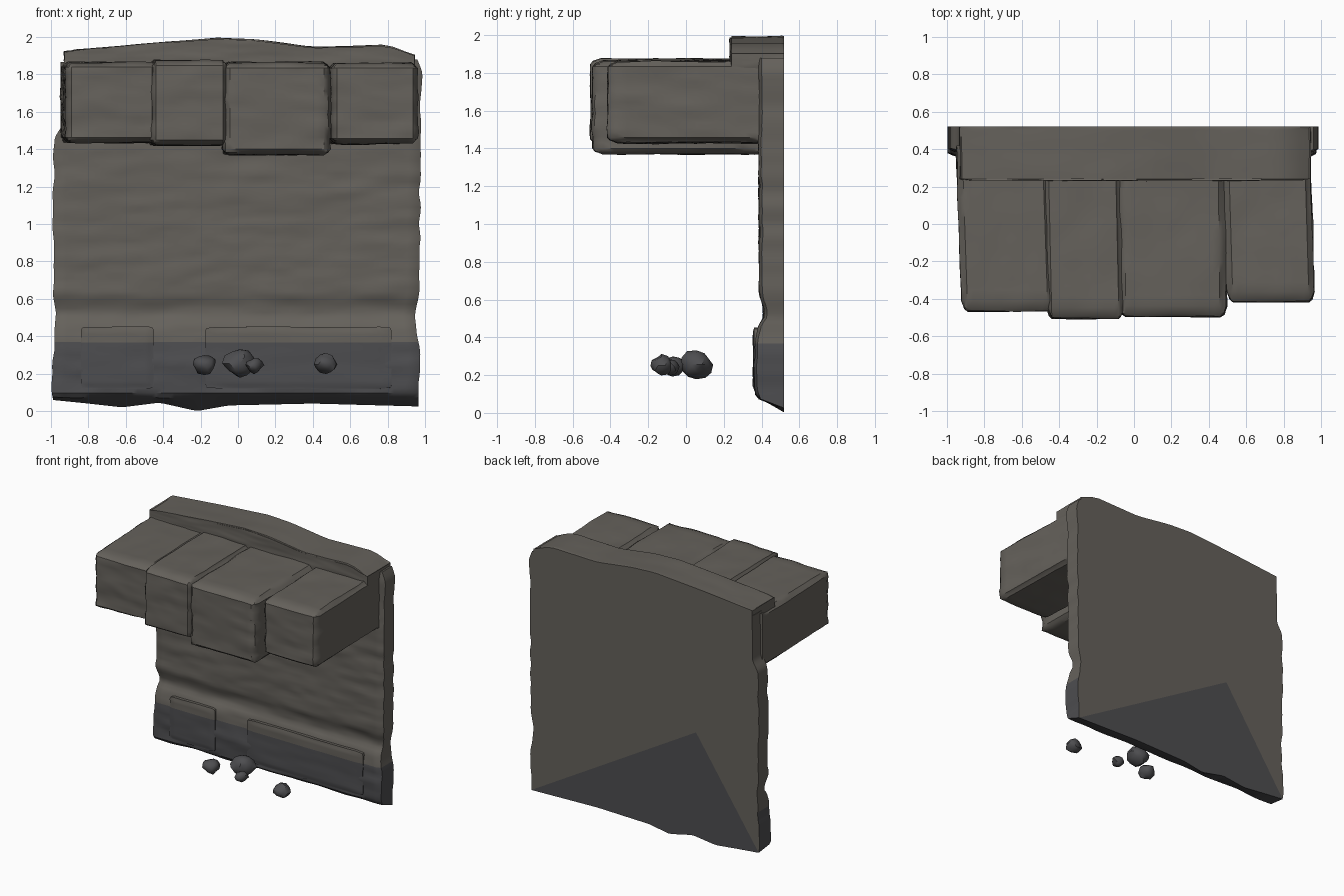
import bpy, bmesh, random
from mathutils import Vector, noise

if "Cube" in bpy.data.objects:
    bpy.data.objects.remove(bpy.data.objects["Cube"])

random.seed(4)


def material(name, rgb):
    m = bpy.data.materials.new(name)
    m.diffuse_color = (*rgb, 1)
    m.use_nodes = True
    m.node_tree.nodes["Principled BSDF"].inputs["Base Color"].default_value = m.diffuse_color
    return m


STONE = material("stone", (0.13, 0.12, 0.105))
DAMP = material("damp_stone", (0.075, 0.075, 0.08))


def interp(pts, t):
    """Piecewise-linear lookup in a list of (t, value)."""
    for (a, va), (b, vb) in zip(pts, pts[1:]):
        if t <= b:
            return va + (vb - va) * max(0, (t - a) / (b - a))
    return pts[-1][1]


def strata(p):
    """Horizontally layered rock noise, about -1..1."""
    return (noise.noise(Vector((p.x * 3.5, p.y * 3.5, p.z * 14)))
            + 0.5 * noise.noise(Vector((p.x * 9, p.y * 9, p.z * 30))))


def finish(name, bm, angle=35):
    bmesh.ops.recalc_face_normals(bm, faces=bm.faces)
    me = bpy.data.meshes.new(name)
    bm.to_mesh(me)
    bm.free()
    ob = bpy.data.objects.new(name, me)
    bpy.context.collection.objects.link(ob)
    me.materials.append(STONE)
    me.materials.append(DAMP)
    bpy.ops.object.select_all(action='DESELECT')
    ob.select_set(True)
    bpy.context.view_layer.objects.active = ob
    bpy.ops.object.shade_smooth_by_angle(angle=angle * 3.14159 / 180)
    return ob


# outlines of the wall
FRONT = [(0.05, 0.385), (0.1, 0.368), (0.25, 0.362), (0.4, 0.37), (0.46, 0.385),
         (0.51, 0.415), (0.56, 0.41), (0.62, 0.39), (1.0, 0.387), (1.9, 0.387)]
LEFT = [(0, -0.98), (0.1, -0.995), (0.4, -0.985), (0.52, -0.965), (0.62, -0.985),
        (1.2, -0.99), (1.46, -0.985), (1.53, -0.94), (1.9, -0.93)]
RIGHT = [(0, 0.955), (0.1, 0.965), (0.3, 0.97), (0.5, 0.94), (0.65, 0.965),
         (1.2, 0.975), (1.8, 0.98), (1.88, 0.955)]
BOTTOM = [(-1, 0.06), (-0.8, 0.04), (-0.62, 0.02), (-0.42, 0.045), (-0.22, 0.0),
          (-0.05, 0.03), (0.4, 0.04), (0.95, 0.025)]
TOP = [(-0.93, 1.925), (-0.5, 1.965), (-0.1, 1.995), (0.1, 1.985), (0.4, 1.945),
       (0.8, 1.955), (0.94, 1.905)]

# wall: a rough grid in front, straight rim, fan-shaped flat back
NX, NZ = 60, 80
bm = bmesh.new()
grid = []
for j in range(NZ + 1):
    z = 0.075 + (1.88 - 0.075) * j / NZ
    wob = [0.012 * noise.noise(Vector((s, 3, z * 9))) for s in (1.3, 7.7)]
    x0, x1 = interp(LEFT, z) + wob[0], interp(RIGHT, z) + wob[1]
    row = []
    for i in range(NX + 1):
        x = x0 + (x1 - x0) * i / NX
        p = Vector((x, interp(FRONT, z), z))
        p.y += 0.007 * strata(p)
        if i in (0, NX) or j == 0:
            p.y += 0.015
        if j == 0:
            p.z += 0.012 * noise.noise(Vector((x * 4, 0, 5)))
        row.append(bm.verts.new(p))
    grid.append(row)
for j in range(NZ):
    for i in range(NX):
        bm.faces.new((grid[j][i], grid[j][i + 1], grid[j + 1][i + 1], grid[j + 1][i]))
rim = (grid[0] + [r[-1] for r in grid[1:]] + grid[-1][-2::-1]
       + [r[0] for r in grid[-2:0:-1]])
back = []
for v in rim:
    z = interp(BOTTOM, v.co.x) if v in grid[0] else v.co.z
    back.append(bm.verts.new((v.co.x, 0.52, z)))
hub = bm.verts.new((-0.45, 0.52, 0.85))
n = len(rim)
for k in range(n):
    m = (k + 1) % n
    bm.faces.new((rim[k], rim[m], back[m], back[k]))
    f = bm.faces.new((back[k], back[m], hub))
    if k < NX:
        f.material_index = 1
for f in bm.faces:
    if hub not in f.verts and f.calc_center_median().z < 0.36:
        f.material_index = 1
finish("wall", bm)


def rough_box(name, lo, hi, shift=0.0, soft=0.015, amp=0.008, cuts=15, top=None, damp=False):
    """Weathered stone block; shift moves the front end sideways."""
    bm = bmesh.new()
    bmesh.ops.create_cube(bm, size=2)
    bmesh.ops.subdivide_edges(bm, edges=bm.edges[:], cuts=cuts, use_grid_fill=True)
    lo, hi = Vector(lo), Vector(hi)
    bm.normal_update()
    for v in bm.verts:
        q = v.co.copy()
        ends = [abs(c) > 0.999 for c in q]
        p = Vector([a + (b - a) * (c + 1) / 2 for a, b, c in zip(lo, hi, q)])
        is_back = q.y > 0.999
        p.x += shift * (1 - q.y) / 2
        if top:
            p.z = lo.z + (interp(top, p.x) - lo.z) * (q.z + 1) / 2
        if not is_back:
            if sum(ends) >= 2:
                for k in range(3):
                    if ends[k]:
                        p[k] -= soft * (1 if q[k] > 0 else -1)
            s = strata(p + Vector((lo.x * 5, 0, 0)))
            for k in range(3):
                if ends[k]:
                    p[k] += amp * s * (1 if q[k] > 0 else -1)
        v.co = p
    for f in bm.faces:
        f.material_index = int(damp and f.calc_center_median().z < 0.36)
    return finish(name, bm)


# crowning ledge along the wall top
rough_box("top_ledge", (-0.93, 0.232, 1.82), (0.945, 0.52, 1.95), soft=0.008,
          amp=0.005, cuts=31, top=TOP)

# four overhanging blocks: x0, x1, front y, z0, z1
blocks = [(-0.95, -0.46, -0.465, 1.435, 1.865), (-0.485, -0.075, -0.505, 1.42, 1.875),
          (-0.09, 0.485, -0.495, 1.37, 1.865), (0.475, 0.94, -0.415, 1.43, 1.86)]
for k, (x0, x1, y, z0, z1) in enumerate(blocks):
    rough_box(f"overhang_block_{k + 1}", (x0, y, z0), (x1, 0.42, z1),
              shift=(0.03, 0.02, 0.01, 0.025)[k])

# raised stones in the wall base
for k, (x0, x1) in enumerate([(-0.84, -0.45), (-0.175, 0.82)]):
    rough_box(f"base_stone_{k + 1}", (x0, 0.355, 0.12), (x1, 0.45, 0.45),
              soft=0.006, amp=0.003, damp=True)

# loose pebbles
pebbles = [(-0.18, -0.07, 0.25, 0.06), (0.01, 0.055, 0.255, 0.085),
           (0.085, -0.08, 0.245, 0.047), (0.47, -0.13, 0.25, 0.06)]
for k, (x, y, z, r) in enumerate(pebbles):
    bm = bmesh.new()
    bmesh.ops.create_icosphere(bm, subdivisions=2, radius=r)
    off = Vector((k * 3.1, 1.7, 0.4))
    for v in bm.verts:
        v.co *= 1 + 0.35 * noise.noise(v.co / r * 1.1 + off)
        v.co.z *= 0.85
        v.co += Vector((x, y, z))
    for f in bm.faces:
        f.material_index = 1
    finish(f"pebble_{k + 1}", bm, 40)
